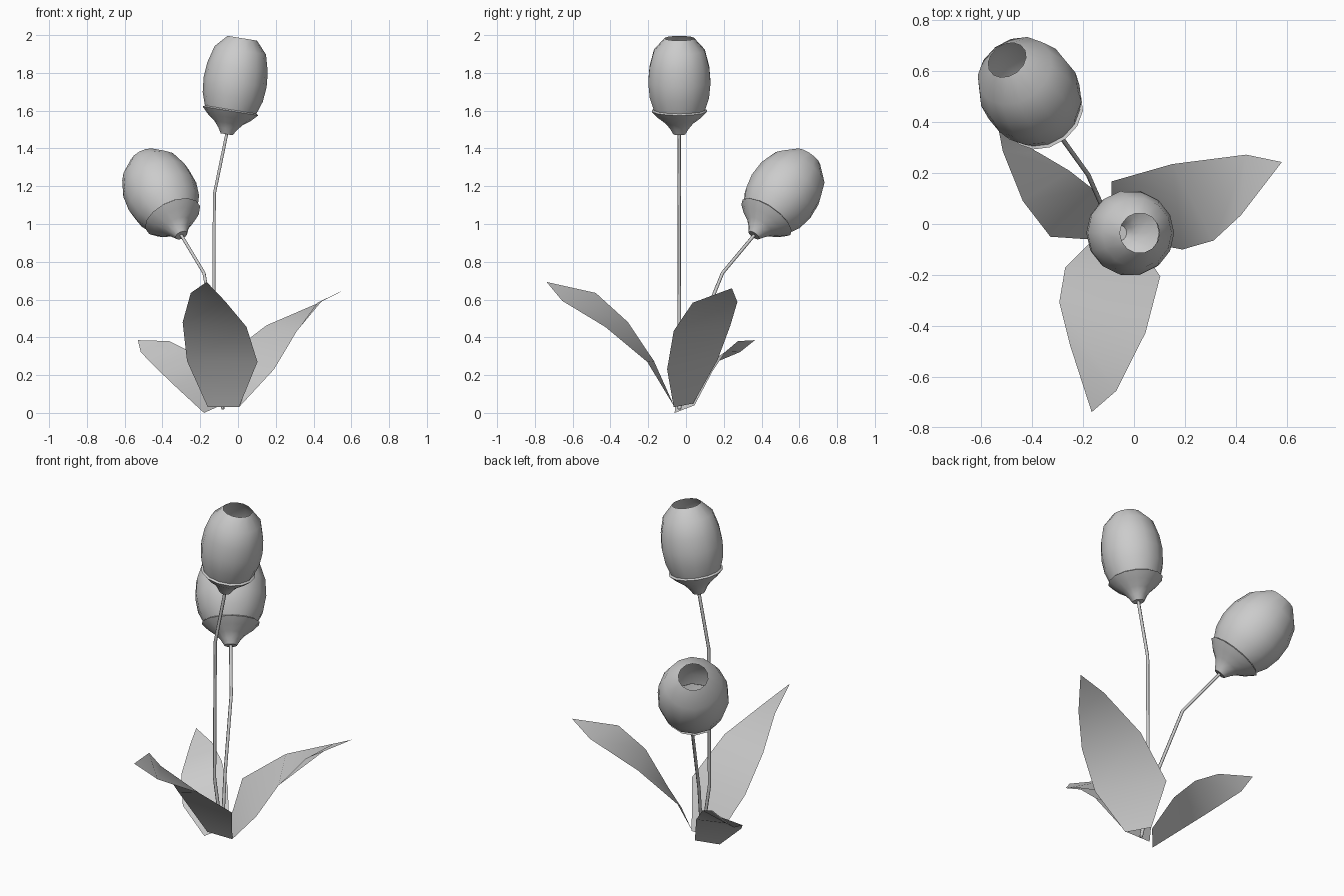
import bpy, math
from mathutils import Vector

if "Cube" in bpy.data.objects:
    bpy.data.objects.remove(bpy.data.objects["Cube"])


def make_object(name, verts, faces):
    mesh = bpy.data.meshes.new(name)
    mesh.from_pydata(verts, [], faces)
    mesh.update()
    obj = bpy.data.objects.new(name, mesh)
    bpy.context.collection.objects.link(obj)
    bpy.ops.object.select_all(action='DESELECT')
    obj.select_set(True)
    bpy.context.view_layer.objects.active = obj
    bpy.ops.object.shade_smooth_by_angle(angle=math.radians(40))
    return obj


def lathe(name, profile, base, axis, cap=False, sides=14):
    """Turn (radius, distance along axis) points around a tilted axis."""
    turn = Vector((0, 0, 1)).rotation_difference(Vector(axis).normalized())
    verts, faces = [], []
    for r, t in profile:
        for i in range(sides):
            a = 2 * math.pi * i / sides
            verts.append(Vector(base) + turn @ Vector((r * math.cos(a), r * math.sin(a), t)))
    for k in range(len(profile) - 1):
        for i in range(sides):
            j = (i + 1) % sides
            faces.append((k * sides + i, k * sides + j, (k + 1) * sides + j, (k + 1) * sides + i))
    if cap:
        faces.append(tuple(reversed(range(sides))))
    return make_object(name, verts, faces)


def stem(name, points):
    curve = bpy.data.curves.new(name, 'CURVE')
    curve.dimensions = '3D'
    curve.bevel_depth = 0.009
    curve.bevel_resolution = 1
    line = curve.splines.new('POLY')
    line.points.add(len(points) - 1)
    for p, co in zip(line.points, points):
        p.co = (*co, 1)
    bpy.context.collection.objects.link(bpy.data.objects.new(name, curve))


def leaf(name, left, right, tip):
    """Thin blade between two edges that meet in a tip."""
    n = len(left)
    faces = [(i, n + i, n + i + 1, i + 1) for i in range(n - 1)]
    faces.append((n - 1, 2 * n - 1, 2 * n))
    make_object(name, left + right + [tip], faces)


# Sepals and open egg-shaped blossoms
sepal = [(0.032, 0), (0.05, 0.03), (0.075, 0.06), (0.115, 0.09), (0.149, 0.125), (0.138, 0.132)]
tall_cup = [(0.138, 0.132), (0.161, 0.20), (0.169, 0.28), (0.162, 0.36), (0.138, 0.45), (0.079, 0.515)]
low_cup = [(0.147, 0.132), (0.178, 0.19), (0.194, 0.27), (0.189, 0.36), (0.157, 0.455), (0.08, 0.535)]
tall_base, tall_axis = (-0.06, -0.035, 1.475), (0.16, 0, 0.987)
low_base, low_axis = (-0.30, 0.36, 0.94), (-0.37, 0.53, 0.765)
lathe("tall_sepal", sepal, tall_base, tall_axis, cap=True)
lathe("tall_blossom", tall_cup, tall_base, tall_axis)
lathe("low_sepal", [(r * 1.06, t) for r, t in sepal], low_base, low_axis, cap=True)
lathe("low_blossom", low_cup, low_base, low_axis)

# Stems
stem("tall_stem", [(-0.08, -0.035, 0.02), (-0.13, -0.035, 0.35), (-0.125, -0.035, 1.16), tall_base])
stem("low_stem", [(-0.08, -0.035, 0.02), (-0.11, 0.035, 0.35), (-0.18, 0.193, 0.74), low_base])

# Leaves
leaf("front_leaf",
     [(-0.16, -0.06, 0.03), (-0.27, -0.17, 0.275), (-0.293, -0.307, 0.48), (-0.25, -0.478, 0.635)],
     [(0.005, -0.06, 0.03), (0.103, -0.205, 0.27), (0.045, -0.427, 0.455), (-0.07, -0.655, 0.593)],
     (-0.166, -0.738, 0.693))
leaf("right_leaf",
     [(0.005, -0.065, 0.03), (0.19, -0.10, 0.23), (0.312, -0.065, 0.434), (0.42, 0.035, 0.583)],
     [(-0.09, 0.038, 0.05), (-0.088, 0.167, 0.28), (0.15, 0.235, 0.463), (0.44, 0.272, 0.588)],
     (0.58, 0.243, 0.66))
leaf("left_leaf",
     [(-0.09, 0.045, 0.04), (-0.165, 0.14, 0.22), (-0.255, 0.21, 0.325), (-0.365, 0.275, 0.38)],
     [(-0.18, -0.06, 0.0), (-0.328, -0.05, 0.137), (-0.436, 0.09, 0.24), (-0.515, 0.286, 0.322)],
     (-0.53, 0.365, 0.385))
